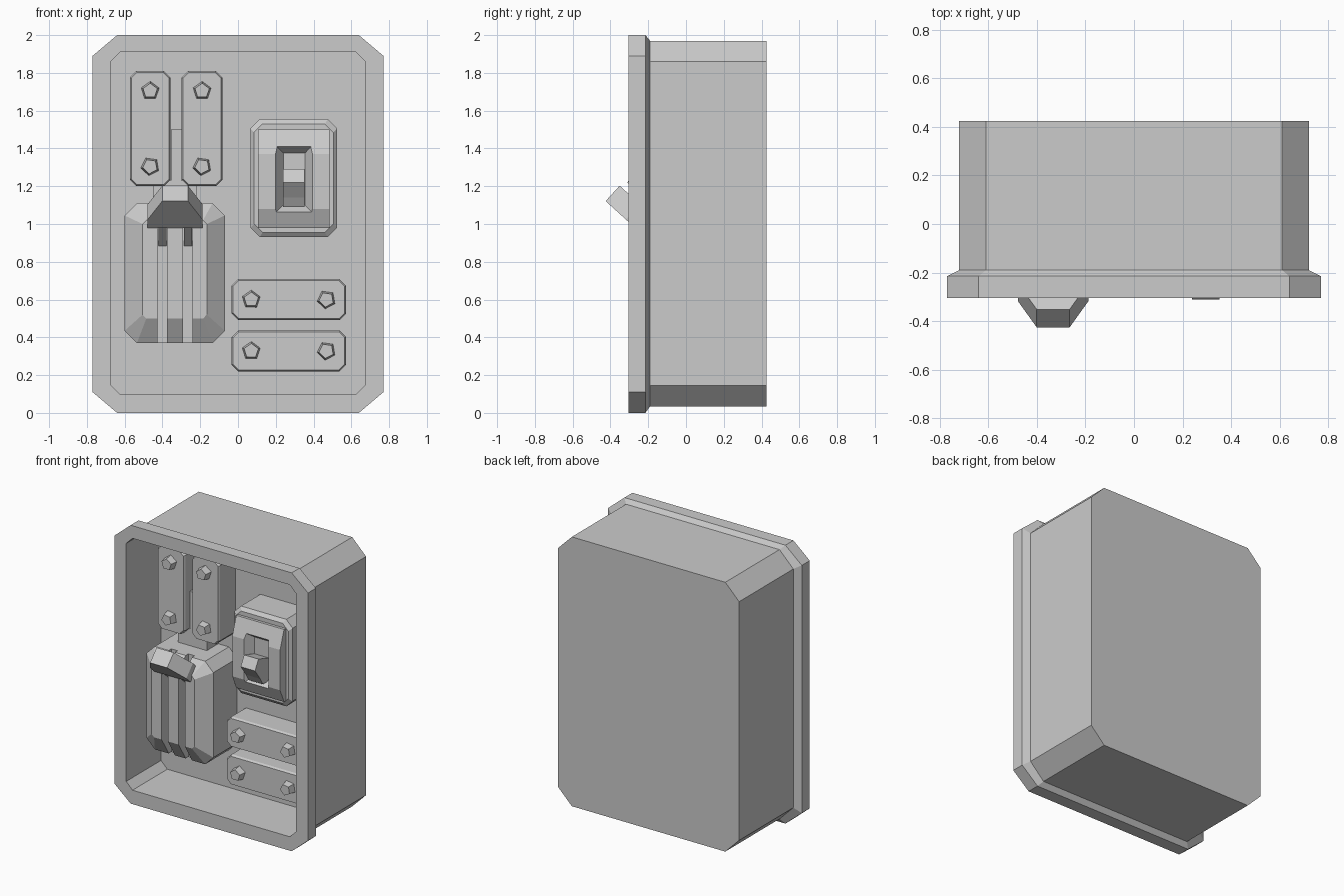
import bpy, bmesh, math
from mathutils import Vector

cube = bpy.data.objects.get("Cube")
if cube:
    bpy.data.objects.remove(cube, do_unlink=True)

grey = bpy.data.materials.new("plain_grey")
grey.use_nodes = True
COLOUR = (0.6, 0.6, 0.6, 1)
grey.diffuse_color = COLOUR
grey.node_tree.nodes["Principled BSDF"].inputs["Base Color"].default_value = COLOUR


def loft(name, rings):
    """Skin a list of equal-length point rings and cap both ends."""
    bm = bmesh.new()
    loops = [[bm.verts.new(p) for p in ring] for ring in rings]
    n = len(loops[0])
    for a, b in zip(loops, loops[1:]):
        for i in range(n):
            j = (i + 1) % n
            bm.faces.new((a[i], a[j], b[j], b[i]))
    bm.faces.new(loops[0])
    bm.faces.new(loops[-1])
    bmesh.ops.recalc_face_normals(bm, faces=bm.faces)
    mesh = bpy.data.meshes.new(name)
    bm.to_mesh(mesh)
    bm.free()
    mesh.materials.append(grey)
    obj = bpy.data.objects.new(name, mesh)
    bpy.context.collection.objects.link(obj)
    return obj


def octagon(x0, x1, z0, z1, y, cx, cz=None):
    """Rectangle with cut corners, facing the front at depth y."""
    cz = cx if cz is None else cz
    pts = [(x0 + cx, z0), (x1 - cx, z0), (x1, z0 + cz), (x1, z1 - cz),
           (x1 - cx, z1), (x0 + cx, z1), (x0, z1 - cz), (x0, z0 + cz)]
    return [(x, y, z) for x, z in pts]


def rect(x0, x1, z0, z1, y):
    return [(x0, y, z0), (x1, y, z0), (x1, y, z1), (x0, y, z1)]


def box(name, x0, x1, y0, y1, z0, z1):
    return loft(name, [rect(x0, x1, z0, z1, y) for y in (y0, y1)])


def side_prism(name, x0, x1, profile):
    """Extrude a (y, z) profile across x."""
    return loft(name, [[(x, y, z) for y, z in profile] for x in (x0, x1)])


def cut(obj, cutter):
    cutter.hide_render = True
    mod = obj.modifiers.new("cut", 'BOOLEAN')
    mod.operation = 'DIFFERENCE'
    mod.solver = 'EXACT'
    mod.object = cutter
    bpy.context.view_layer.objects.active = obj
    bpy.ops.object.modifier_apply(modifier=mod.name)
    bpy.data.objects.remove(cutter, do_unlink=True)


# Open cabinet with flared rim
PANEL = 0.09
loft("cabinet", [
    octagon(-0.72, 0.72, 0.035, 1.97, 0.425, 0.11),
    octagon(-0.72, 0.72, 0.035, 1.97, -0.19, 0.11),
    octagon(-0.77, 0.77, 0, 2, -0.215, 0.13, 0.11),
    octagon(-0.77, 0.77, 0, 2, -0.305, 0.13, 0.11),
    octagon(-0.675, 0.675, 0.1, 1.91, -0.305, 0.05),
    octagon(-0.675, 0.675, 0.1, 1.91, PANEL, 0.05),
])


# Terminal plates, each with two five-sided bolts
def bolt(name, x, y, z, turn):
    def ring(r, yy):
        angles = [turn + i * math.tau / 5 for i in range(5)]
        return [(x + r * math.cos(a), yy, z + r * math.sin(a)) for a in angles]
    loft(name, [ring(0.052, y + 0.01), ring(0.04, y - 0.05)])


def plate(name, x0, x1, z0, z1, y, bolts):
    loft(name, [octagon(x0, x1, z0, z1, PANEL + 0.01, 0.035),
                octagon(x0, x1, z0, z1, y + 0.015, 0.035),
                octagon(x0 + 0.008, x1 - 0.008, z0 + 0.008, z1 - 0.008, y, 0.03)])
    for i, (x, z) in enumerate(bolts):
        bolt(f"{name}_bolt_{i + 1}", x, y, z, 0.3 + 0.5 * i)


for side, x in (("right", -0.465), ("left", -0.19)):
    plate(f"upper_plate_{side}", x - 0.108, x + 0.108, 1.2, 1.81, -0.1,
          [(x, 1.705), (x, 1.305)])
for level, z in (("middle", 0.6), ("bottom", 0.328)):
    plate(f"{level}_plate", -0.035, 0.573, z - 0.108, z + 0.108, -0.085,
          [(0.07, z), (0.468, z)])

# Contact block behind the lever
box("contact_block", -0.45, -0.22, -0.04, 0.1, 0.95, 1.23)
box("contact_strip", -0.355, -0.3, -0.04, 0.1, 1.2, 1.5)

# Lever housing with two grooves
housing = loft("lever_housing", [
    octagon(-0.6, -0.07, 0.37, 1.11, 0.1, 0.065),
    octagon(-0.6, -0.07, 0.37, 1.11, -0.18, 0.065),
    octagon(-0.505, -0.165, 0.5, 1.02, -0.26, 0.02),
])
GROOVES = (-0.4, -0.265)
for gx in GROOVES:
    cut(housing, box("groove_cutter", gx - 0.025, gx + 0.025, -0.4, -0.15, 0.2, 1.3))

# Tilted lever: handle tapers outward, arms drop into the grooves
out = Vector((0, -0.74, 0.673))
up = Vector((0, 0.673, 0.74))
corner = Vector((0, -0.27, 0.98))
MID = -0.333


def tilted(half, dist, x=MID, low=0, high=0.11):
    base = corner + out * dist
    return [tuple(base + up * t + Vector((x + s * half, 0, 0)))
            for s, t in ((-1, low), (1, low), (1, high), (-1, high))]


loft("lever_handle", [tilted(0.145, 0), tilted(0.145, 0.065),
                      tilted(0.068, 0.21)])
for i, gx in enumerate(GROOVES):
    loft(f"lever_arm_{i + 1}", [tilted(0.021, d, gx, 0.01, 0.09)
                               for d in (-0.2, 0.02)])

# Toggle switch: base, faceted surround with pocket, small toggle
loft("switch_base", [
    octagon(0.065, 0.525, 0.93, 1.555, 0.1, 0.05),
    octagon(0.065, 0.525, 0.93, 1.555, -0.13, 0.05),
    octagon(0.085, 0.505, 0.955, 1.53, -0.15, 0.045),
])
surround = side_prism("switch_surround", 0.105, 0.485, [
    (-0.12, 0.98), (-0.17, 0.98), (-0.215, 1.08),
    (-0.215, 1.37), (-0.17, 1.5), (-0.12, 1.5)])
cut(surround, loft("pocket_cutter", [rect(0.16, 0.43, 1.02, 1.46, -0.27),
                                     rect(0.24, 0.355, 1.1, 1.375, -0.155)]))
side_prism("switch_toggle", 0.238, 0.352, [
    (-0.14, 1.09), (-0.22, 1.09), (-0.25, 1.14),
    (-0.31, 1.22), (-0.27, 1.29), (-0.14, 1.25)])
